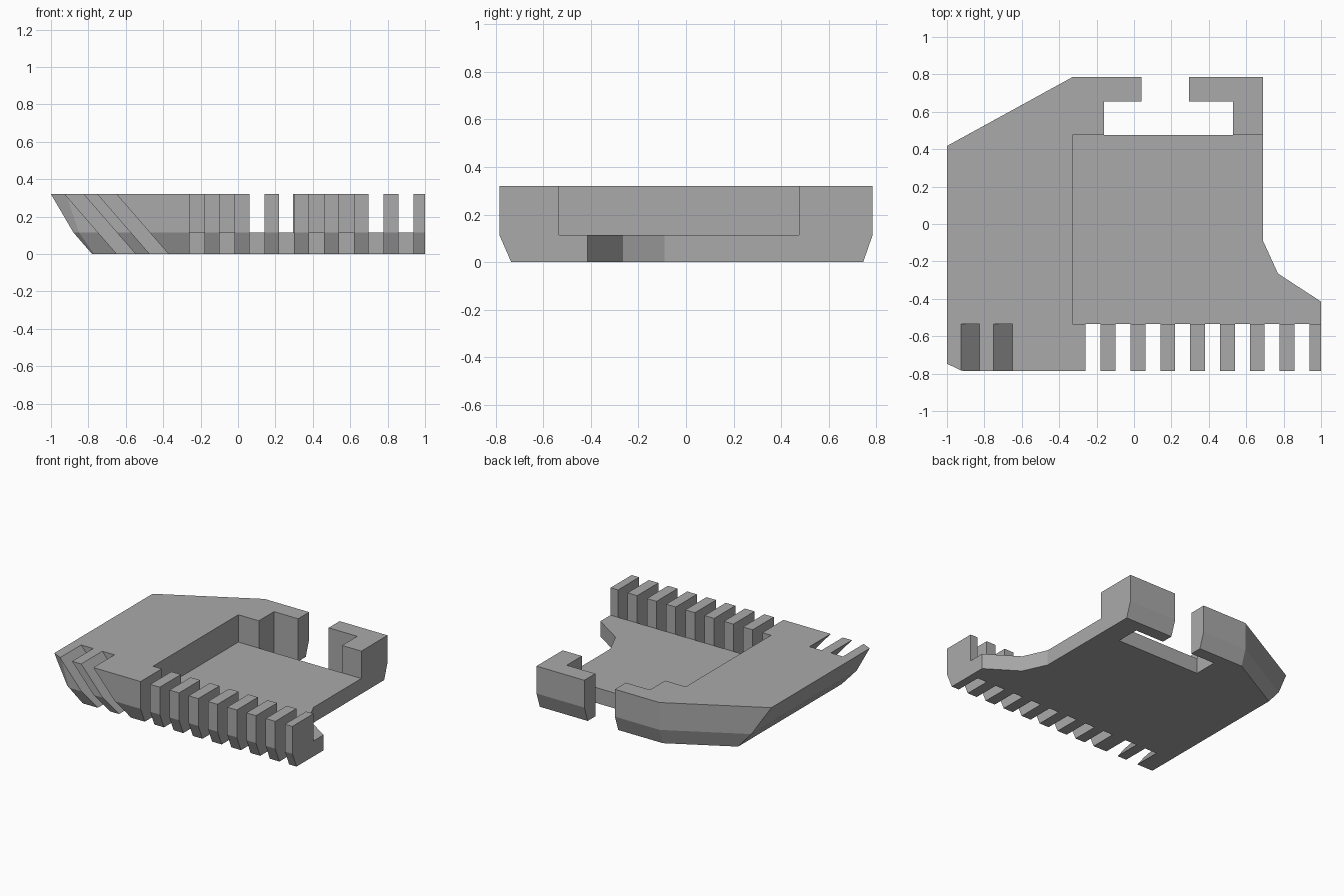
import bpy, bmesh

cube = bpy.data.objects.get("Cube")
if cube:
    bpy.data.objects.remove(cube, do_unlink=True)

grey = bpy.data.materials.new("plain grey")
grey.use_nodes = True
COLOUR = (0.4, 0.4, 0.4, 1)
grey.diffuse_color = COLOUR
grey.node_tree.nodes["Principled BSDF"].inputs["Base Color"].default_value = COLOUR

FLOOR, TOP, COMB = 0.115, 0.32, -0.535


def loft(name, rings):
    """Closed solid through matching outlines, given as (z, points)."""
    bm = bmesh.new()
    loops = [[bm.verts.new((x, y, z)) for x, y in pts] for z, pts in rings]
    n = len(loops[0])
    for low, high in zip(loops, loops[1:]):
        for i in range(n):
            j = (i + 1) % n
            bm.faces.new((low[i], low[j], high[j], high[i]))
    bm.faces.new(loops[0][::-1])
    bm.faces.new(loops[-1])
    bmesh.ops.recalc_face_normals(bm, faces=bm.faces)
    mesh = bpy.data.meshes.new(name)
    bm.to_mesh(mesh)
    bm.free()
    mesh.materials.append(grey)
    obj = bpy.data.objects.new(name, mesh)
    bpy.context.collection.objects.link(obj)
    return obj


def cut(x0, x1, y0, y1, z0=-0.1, z1=0.5, lean=0.0):
    """Subtract a box from the tray; lean slides it along -x as it rises."""
    def ring(z):
        s = lean * (TOP - z)
        return z, [(x0 + s, y0), (x1 + s, y0), (x1 + s, y1), (x0 + s, y1)]
    cutter = loft("cutter", [ring(z0), ring(z1)])
    cutter.hide_render = True
    mod = tray.modifiers.new("cut", "BOOLEAN")
    mod.operation, mod.solver, mod.object = "DIFFERENCE", "EXACT", cutter
    bpy.context.view_layer.objects.active = tray
    bpy.ops.object.modifier_apply(modifier=mod.name)
    bpy.data.objects.remove(cutter, do_unlink=True)


def outline(left, left_front, corner, front, back, left_back):
    return [(left, left_front), (corner, front), (1, front), (1, -0.415),
            (0.77, -0.265), (0.69, -0.09), (0.69, back), (-0.33, back),
            (left, left_back)]


# Body with a slanted left side and tucked-in lower edges
tray = loft("tray_body", [
    (0, outline(-0.78, -0.73, -0.77, -0.735, 0.745, 0.497)),
    (FLOOR, outline(-0.88, -0.765, -0.85, -0.785, 0.785, 0.483)),
    (TOP, outline(-1, -0.747, -0.92, -0.785, 0.785, 0.417))])

# Recessed floor, open to the right
cut(-0.33, 1.2, COMB, 0.475, z0=FLOOR)

# Rear slot and its opening through the back wall
cut(-0.16, 0.53, 0.475, 0.655)
cut(0.04, 0.293, 0.6, 1.0)

# Gaps between the front comb teeth
for i in range(8):
    x = -0.258 + 0.1595 * i
    cut(x, x + 0.08, -1.0, COMB)

# Two leaning slots in the left front corner
for x in (-0.926, -0.75):
    cut(x, x + 0.1, -1.0, COMB, lean=0.87)
